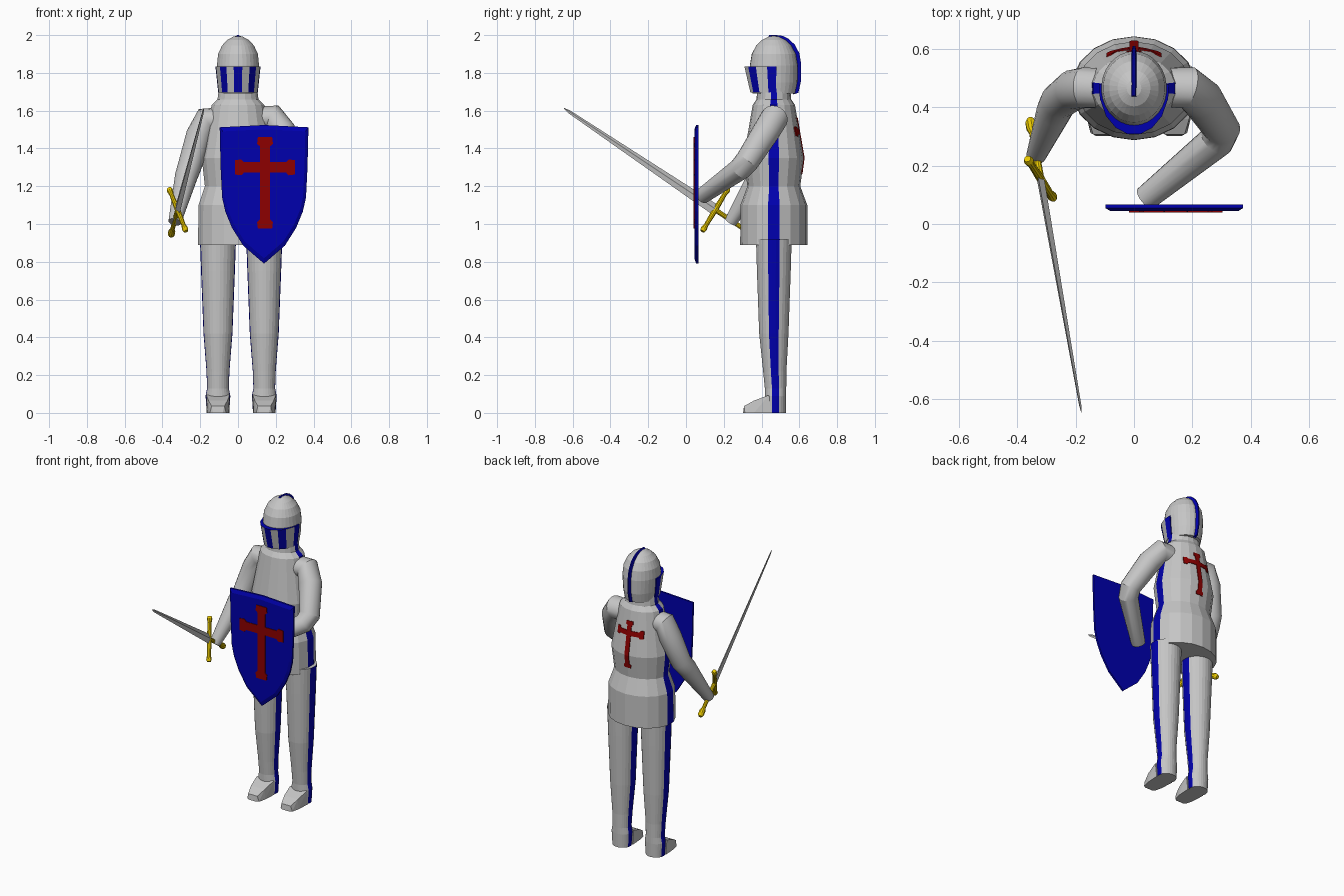
import bpy, bmesh, math
from mathutils import Vector, Matrix

if "Cube" in bpy.data.objects:
    bpy.data.objects.remove(bpy.data.objects["Cube"])


def material(name, rgb):
    m = bpy.data.materials.new(name)
    m.diffuse_color = (*rgb, 1)
    m.use_nodes = True
    m.node_tree.nodes["Principled BSDF"].inputs["Base Color"].default_value = m.diffuse_color
    return m


STEEL = material("steel_grey", (0.56, 0.56, 0.56))
BLUE = material("blue", (0.0, 0.0, 0.42))
RED = material("red", (0.27, 0.0, 0.0))
GOLD = material("gold", (0.80, 0.57, 0.0))
CY = 0.465  # body centre line in y


def finish(bm, name, mats, smooth=False):
    bmesh.ops.recalc_face_normals(bm, faces=bm.faces)
    me = bpy.data.meshes.new(name)
    bm.to_mesh(me)
    bm.free()
    for m in mats:
        me.materials.append(m)
    ob = bpy.data.objects.new(name, me)
    bpy.context.collection.objects.link(ob)
    for p in me.polygons:
        p.use_smooth = False
    if smooth:
        bpy.ops.object.select_all(action='DESELECT')
        ob.select_set(True)
        bpy.context.view_layer.objects.active = ob
        bpy.ops.object.shade_smooth_by_angle(angle=math.radians(25))
    return ob


def skin(bm, rings):
    """Join rings of points into a closed skin with caps."""
    vs = [[bm.verts.new(p) for p in r] for r in rings]
    n = len(vs[0])
    for a, b in zip(vs, vs[1:]):
        for i in range(n):
            j = (i + 1) % n
            bm.faces.new((a[i], a[j], b[j], b[i]))
    bm.faces.new(vs[0])
    bm.faces.new(vs[-1])
    bm.normal_update()


def lathe(name, rows, n, cx=0, stripe=0, smooth=False):
    """Stack of ellipses (z, rx, ry, cy); faces within the stripe angle of +-x turn blue."""
    bm = bmesh.new()
    ang = [2 * math.pi * (i + 0.5) / n for i in range(n)]
    skin(bm, [[(cx + rx * math.cos(a), cy + ry * math.sin(a), z) for a in ang]
              for z, rx, ry, cy in rows])
    for f in bm.faces:
        if stripe and len(f.verts) == 4:
            if abs(f.normal.y) < math.tan(math.radians(stripe)) * abs(f.normal.x):
                f.material_index = 1
    return finish(bm, name, [STEEL, BLUE], smooth)


def tube(name, pts, radii, mat, n=20, smooth=True):
    bm = bmesh.new()
    pts = [Vector(p) for p in pts]
    rings, side = [], None
    for i, p in enumerate(pts):
        a = (p - pts[i - 1]).normalized() if i else Vector()
        b = (pts[i + 1] - p).normalized() if i < len(pts) - 1 else Vector()
        t = (a + b).normalized()
        side = side or t.orthogonal()
        side = (side - t * side.dot(t)).normalized()
        up = t.cross(side)
        rings.append([p + radii[i] * (side * math.cos(2 * math.pi * k / n)
                      + up * math.sin(2 * math.pi * k / n)) for k in range(n)])
    skin(bm, rings)
    return finish(bm, name, [mat], smooth)


# Torso with side stripes running up to the neck
TORSO = [(0.89, 0.215, 0.178), (1.10, 0.212, 0.177), (1.20, 0.178, 0.140),
         (1.35, 0.195, 0.160), (1.63, 0.142, 0.112), (1.66, 0.110, 0.092), (1.74, 0.10, 0.085)]
lathe("torso", [(*r, CY) for r in TORSO], 18, stripe=10)

# Legs and feet; the left leg stands a little further out
LEG = [(0, 0.060, 0.055, 0.474), (0.09, 0.066, 0.057, 0.474), (0.13, 0.058, 0.057, 0.474),
       (0.22, 0.061, 0.062, 0.470), (0.42, 0.077, 0.078, CY), (0.75, 0.090, 0.090, CY), (0.92, 0.096, 0.095, CY)]
TOE = [(0.025, 0.302, 0), (0.043, 0.312, 0), (0.034, 0.307, 0.036), (0.055, 0.36, 0),
       (0.060, 0.45, 0), (0.062, 0.44, 0.095), (0.050, 0.36, 0.065)]
for cx, side in ((-0.106, "right"), (0.139, "left")):
    lathe(side + "_leg", LEG, 28, cx, stripe=19)
    bm = bmesh.new()
    for x, y, z in TOE:
        bm.verts.new((cx - x, y, z))
        bm.verts.new((cx + x, y, z))
    bmesh.ops.convex_hull(bm, input=bm.verts)
    finish(bm, side + "_foot", [STEEL])

# Arms
tube("right_arm", [(-0.10, 0.465, 1.55), (-0.17, 0.467, 1.55), (-0.205, 0.46, 1.47),
                   (-0.258, 0.42, 1.30), (-0.275, 0.385, 1.25), (-0.335, 0.235, 1.01)],
     [0.068, 0.070, 0.070, 0.063, 0.060, 0.034], STEEL)
tube("left_arm", [(0.10, 0.467, 1.555), (0.185, 0.467, 1.56), (0.235, 0.425, 1.49),
                  (0.300, 0.325, 1.335), (0.283, 0.285, 1.290), (0.040, 0.088, 1.15)],
     [0.068, 0.073, 0.072, 0.064, 0.060, 0.043], STEEL)

# Helmet dome
HELM = [(1.69, 0.098, 0.112), (1.75, 0.106, 0.125), (1.84, 0.112, 0.127), (1.90, 0.106, 0.117),
        (1.945, 0.085, 0.093), (1.975, 0.056, 0.062), (1.992, 0.025, 0.028), (1.996, 0.004, 0.004)]
lathe("helmet", [(*r, CY) for r in HELM], 30)

# Crest ridge along the helmet's back, thin at its outer edge
bm = bmesh.new()
inner = [(CY - 0.03, 1.985)] + [(CY + ry - 0.01, z - 0.004) for z, rx, ry in HELM[::-1]]
outer = [(CY - 0.025, 2.0), (CY + 0.012, 2.0)] + [(CY + ry + 0.018, z + 0.004) for z, rx, ry in HELM[-2::-1]]
skin(bm, [[(sx, y, z) for sx, (y, z) in ((-0.011, i), (0.011, i), (0.004, o), (-0.004, o))]
          for i, o in zip(inner, outer)])
finish(bm, "crest", [BLUE])

# Visor: alternating blue slits and grey bars, with a blue top ledge
bm = bmesh.new()
stops = [11, 31, 53, 77, 95]
angles = [-a for a in stops[::-1]] + stops
rings = []
for a in angles:
    s, c = math.sin(math.radians(a)), math.cos(math.radians(a))
    rings.append([(rx * s, CY - ry * c, z) for rx, ry, z in
                  ((0.095, 0.110, 1.70), (0.105, 0.126, 1.695), (0.120, 0.159, 1.835), (0.105, 0.122, 1.835))])
skin(bm, rings)
for f in bm.faces:
    c = f.calc_center_median()
    lo = min(range(9), key=lambda i: abs((angles[i] + angles[i + 1]) / 2
                                         - math.degrees(math.atan2(c.x / 0.11, (CY - c.y) / 0.14))))
    if c.z > 1.82 or lo % 2 == 0:
        f.material_index = 1
finish(bm, "visor", [STEEL, BLUE])

# Shield with a bevelled front rim
bm = bmesh.new()
SX = 0.138
half = [(0.235, 1.512), (0.230, 1.30), (0.222, 1.14), (0.205, 1.065), (0.170, 0.98), (0.110, 0.885)]
outline = ([(0, 1.524)] + half + [(0, 0.79)] + [(-x, z) for x, z in half[::-1]])
skin(bm, [[(SX + x * k, y, 1.2 + (z - 1.2) * k) for x, z in outline]
          for y, k in ((0.066, 1), (0.054, 1), (0.044, 0.93))])
finish(bm, "shield", [BLUE])


def cross(name, cx, cz, lengths, w, flare, tip, y0, thick, follow=None):
    """Flared cross plate in the xz plane; lengths go right, up, left, down."""
    bm = bmesh.new()
    pts = []
    for k, L in enumerate(lengths):
        rot = Matrix.Rotation(k * math.pi / 2, 2)
        for p in ((w, -w), (L - tip * 1.4, -w), (L - tip, -flare), (L, -flare * 0.9),
                  (L, flare * 0.9), (L - tip, flare), (L - tip * 1.4, w)):
            q = rot @ Vector(p)
            pts.append((cx + q.x, cz + q.y))
    skin(bm, [[(x, y, z) for x, z in pts] for y in (y0, y0 + thick)])
    bmesh.ops.triangulate(bm, faces=bm.faces)
    if follow:
        cuts = [((i * 0.02, 0, 0), (1, 0, 0)) for i in range(-5, 6)]
        cuts += [((0, 0, 1.2 + i * 0.05), (0, 0, 1)) for i in range(8)]
        for co, no in cuts:
            bmesh.ops.bisect_plane(bm, geom=bm.verts[:] + bm.edges[:] + bm.faces[:],
                                   plane_co=co, plane_no=no)
        for v in bm.verts:
            v.co.y += follow(v.co.x, v.co.z)
    finish(bm, name, [RED])


def torso_back(x, z):
    for (z0, a0, b0), (z1, a1, b1) in zip(TORSO, TORSO[1:]):
        if z0 <= z <= z1:
            t = (z - z0) / (z1 - z0)
            a, b = a0 + (a1 - a0) * t, b0 + (b1 - b0) * t
            return CY + b * math.sqrt(max(0, 1 - (x / a) ** 2))


# Crosses on the shield and on the back
cross("shield_cross", 0.143, 1.30, (0.16, 0.16, 0.16, 0.325), 0.027, 0.042, 0.035, 0.040, 0.009)
cross("back_cross", 0, 1.49, (0.095, 0.075, 0.095, 0.225), 0.015, 0.026, 0.020, -0.006, 0.009, torso_back)

# Sword: blade, guard, grip
tip = Vector((-0.18, -0.645, 1.612))
mid = Vector((-0.32, 0.155, 1.075))
axis = (tip - mid).normalized()
across = Vector((-0.09, 0.135, 0.23))
across = (across - axis * across.dot(axis)).normalized()
thin = axis.cross(across)
bm = bmesh.new()
skin(bm, [[p + across * w, p + thin * t, p - across * w, p - thin * t]
          for p, w, t in ((mid, 0.031, 0.013), (tip - axis * 0.03, 0.009, 0.004), (tip, 0.002, 0.001))])
finish(bm, "sword_blade", [STEEL])
tube("sword_guard", [mid + across * d for d in (-0.14, -0.125, -0.10, 0, 0.10, 0.125, 0.14)],
     [0.012, 0.017, 0.012, 0.015, 0.012, 0.017, 0.012], GOLD, 10)
tube("sword_grip", [mid - axis * d for d in (0, 0.19, 0.21, 0.235, 0.25)],
     [0.013, 0.012, 0.019, 0.019, 0.011], GOLD, 10)
